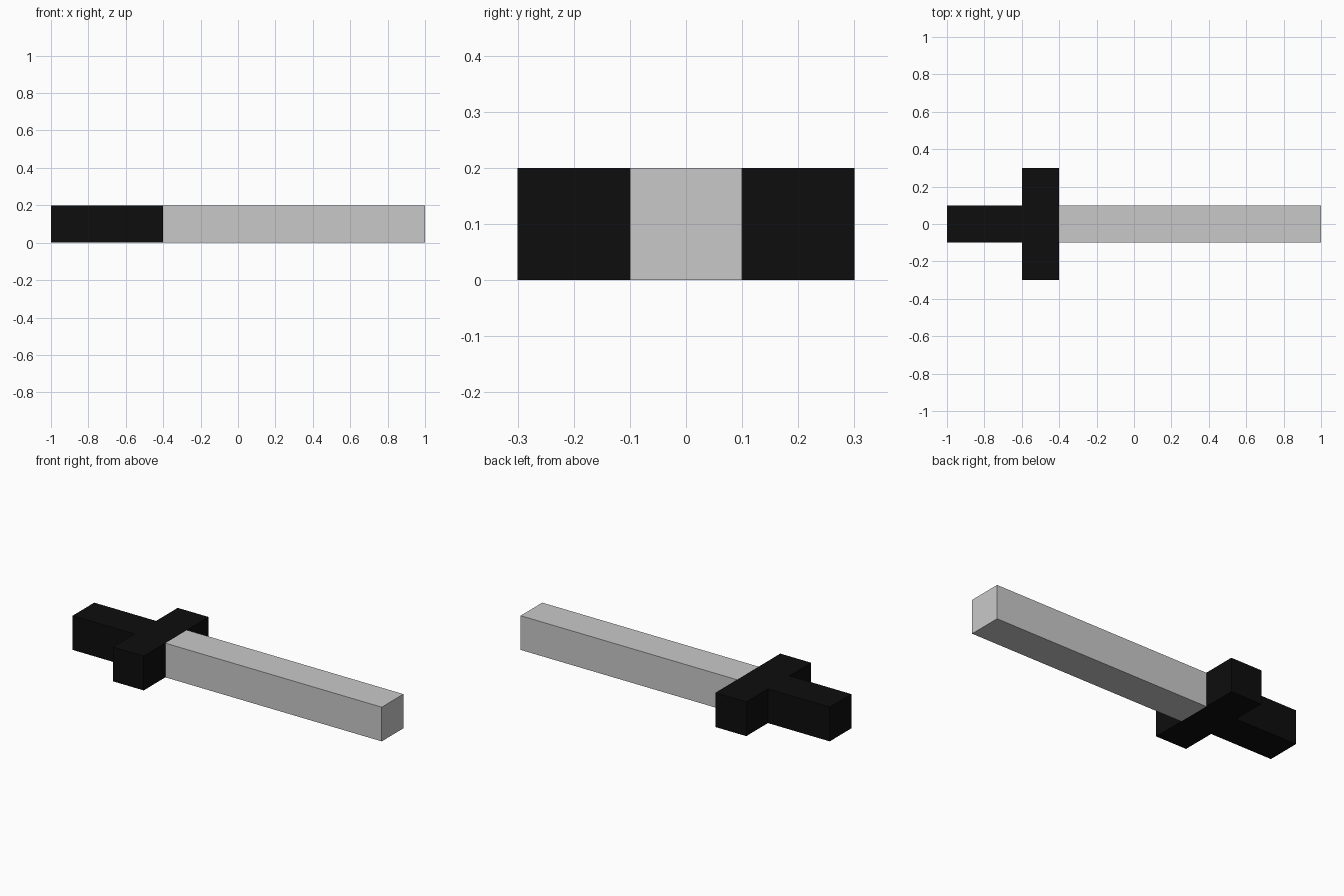
import bpy
import bmesh
from mathutils import Matrix, Vector

if "Cube" in bpy.data.objects:
    bpy.data.objects.remove(bpy.data.objects["Cube"])


def material(name, rgb):
    mat = bpy.data.materials.new(name)
    mat.diffuse_color = (*rgb, 1.0)
    mat.use_nodes = True
    mat.node_tree.nodes["Principled BSDF"].inputs["Base Color"].default_value = mat.diffuse_color
    return mat


def box(name, x0, x1, half_width, mat, height=0.2):
    """Box from x0 to x1, centred on y = 0 and resting on z = 0."""
    bm = bmesh.new()
    place = Matrix.Translation(Vector(((x0 + x1) / 2, 0, height / 2)))
    scale = Matrix.Diagonal((x1 - x0, half_width * 2, height, 1))
    bmesh.ops.create_cube(bm, size=1, matrix=place @ scale)
    mesh = bpy.data.meshes.new(name)
    bm.to_mesh(mesh)
    bm.free()
    mesh.materials.append(mat)
    obj = bpy.data.objects.new(name, mesh)
    bpy.context.collection.objects.link(obj)
    return obj


black = material("black", (0.004, 0.004, 0.004))
light_grey = material("light_grey", (0.584, 0.584, 0.584))

# Sword lying along x: grip, crossguard and blade
box("grip", -1.0, -0.6, 0.1, black)
box("crossguard", -0.6, -0.4, 0.3, black)
box("blade", -0.4, 1.0, 0.1, light_grey)
